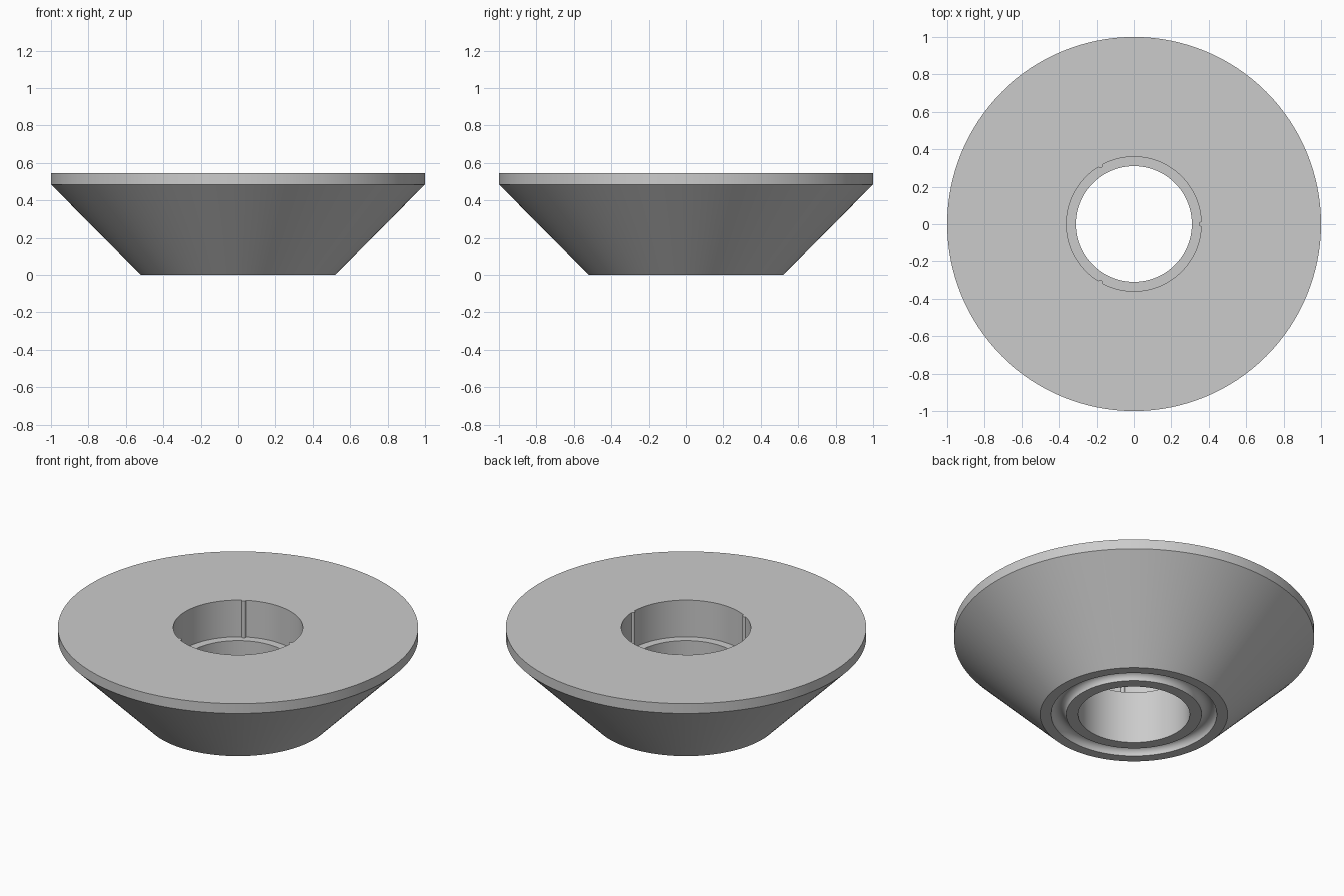
import bpy, bmesh, math

cube = bpy.data.objects.get("Cube")
if cube:
    bpy.data.objects.remove(cube, do_unlink=True)

SEGMENTS = 128
TOP, LIP, LEDGE = 0.545, 0.485, 0.32      # heights
RIM, FOOT, BORE, SOCKET = 1.0, 0.52, 0.31, 0.36   # radii
GROOVE_MID, GROOVE_R = 0.418, 0.042

grey = bpy.data.materials.new("plain grey")
grey.use_nodes = True
colour = (0.6, 0.6, 0.6, 1)
grey.diffuse_color = colour
grey.node_tree.nodes["Principled BSDF"].inputs["Base Color"].default_value = colour


def finish(name, bm):
    bmesh.ops.recalc_face_normals(bm, faces=bm.faces)
    mesh = bpy.data.meshes.new(name)
    bm.to_mesh(mesh)
    bm.free()
    mesh.materials.append(grey)
    obj = bpy.data.objects.new(name, mesh)
    bpy.context.collection.objects.link(obj)
    bpy.ops.object.select_all(action='DESELECT')
    obj.select_set(True)
    bpy.context.view_layer.objects.active = obj
    bpy.ops.object.shade_smooth_by_angle(angle=math.radians(30))
    return obj


# Conical body: one closed profile with a rounded groove under the foot, spun about z
groove = [(GROOVE_MID - GROOVE_R * math.cos(a), GROOVE_R * math.sin(a))
          for a in (math.pi * i / 12 for i in range(13))]
profile = [(BORE, 0)] + groove + [(FOOT, 0), (RIM, LIP), (RIM, TOP),
                                  (SOCKET, TOP), (SOCKET, LEDGE), (BORE, LEDGE)]
bm = bmesh.new()
rings = []
for s in range(SEGMENTS):
    a = math.tau * s / SEGMENTS
    rings.append([bm.verts.new((r * math.cos(a), r * math.sin(a), z)) for r, z in profile])
for s in range(SEGMENTS):
    here, there = rings[s], rings[(s + 1) % SEGMENTS]
    for i in range(len(profile)):
        j = (i + 1) % len(profile)
        bm.faces.new((here[i], there[i], there[j], here[j]))
finish("conical_body", bm)

# Three small rounded grip ribs on the socket wall
for n in range(3):
    a = math.tau * n / 3
    bm = bmesh.new()
    bmesh.ops.create_cone(bm, cap_ends=True, segments=16, radius1=0.013, radius2=0.013,
                          depth=TOP - LEDGE)
    rib = finish(f"grip_rib_{n + 1}", bm)
    rib.location = (SOCKET * math.cos(a), SOCKET * math.sin(a), (TOP + LEDGE) / 2)
